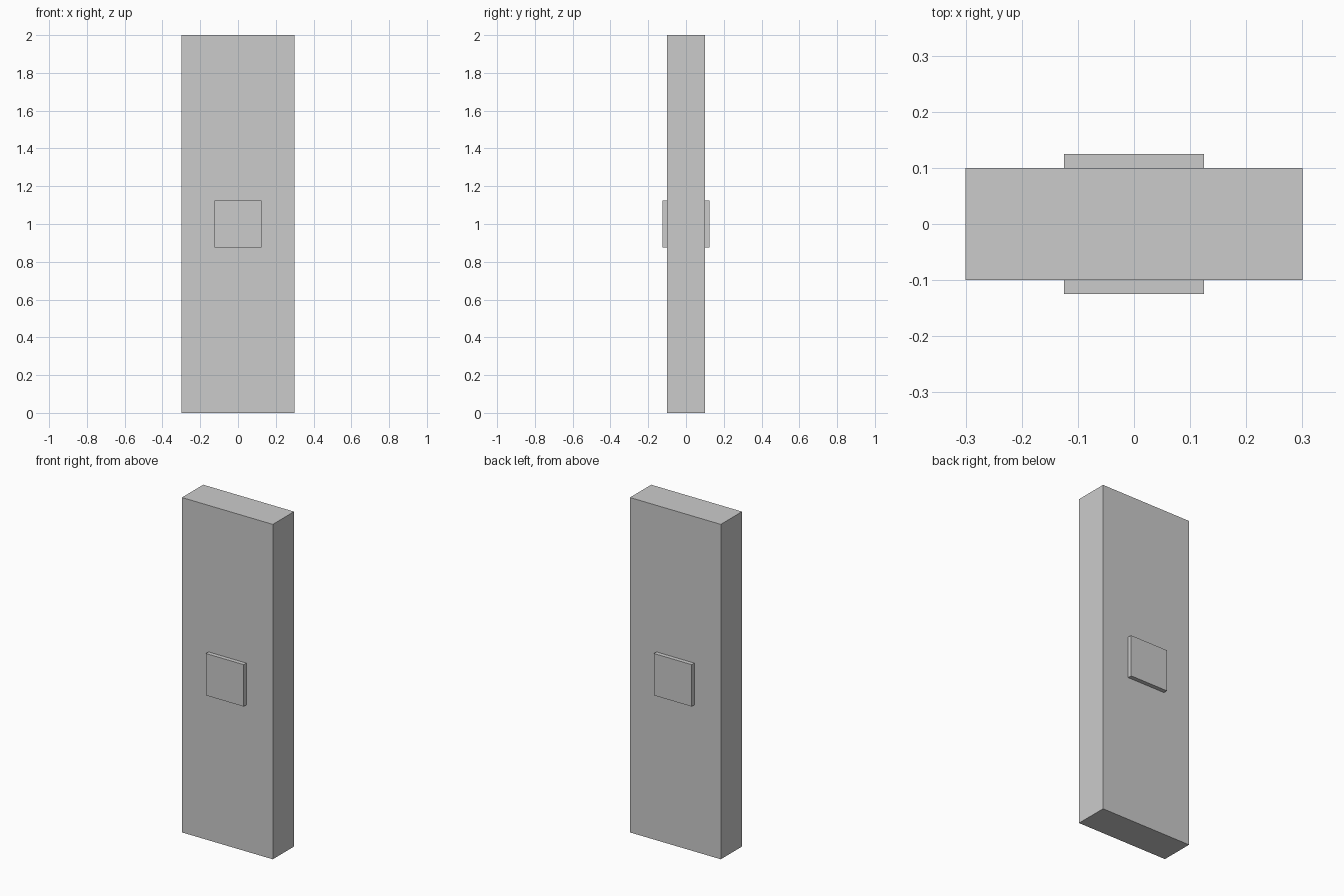
import bpy

if "Cube" in bpy.data.objects:
    bpy.data.objects.remove(bpy.data.objects["Cube"])


def box(name, size, centre):
    bpy.ops.mesh.primitive_cube_add(size=1, location=centre)
    obj = bpy.context.object
    obj.name = name
    obj.scale = size
    bpy.ops.object.transform_apply(location=False, rotation=False, scale=True)
    return obj


# Tall upright slab
box("slab", (0.6, 0.2, 2.0), (0, 0, 1))

# Cube set through the middle, showing as a raised square on front and back
box("centre_block", (0.25, 0.25, 0.25), (0, 0, 1))
